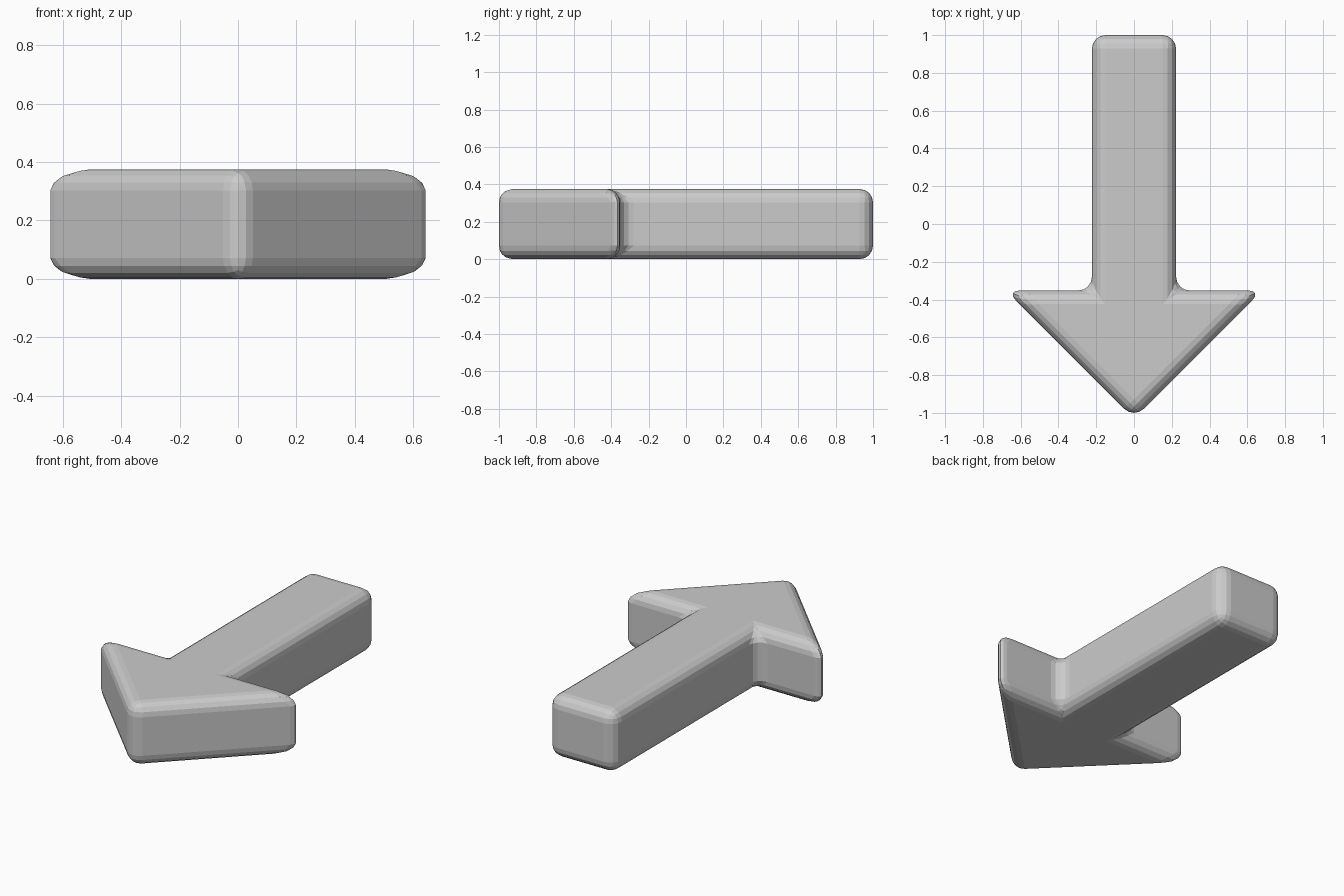
import bpy, bmesh

if "Cube" in bpy.data.objects:
    bpy.data.objects.remove(bpy.data.objects["Cube"])

BEVEL = 0.072
HEIGHT = 0.375
SHAFT = 0.223                      # half width of the shaft
SHOULDER = -0.352                  # y of the back of the head
TIP = -1.0 - 0.4142 * BEVEL        # sharp tip before rounding
BARB = SHOULDER - TIP              # 45 degree head: half width equals length

# Arrow outline: right half, then mirrored left half
right = [(BARB, SHOULDER), (SHAFT, SHOULDER), (SHAFT, 1.0)]
outline = [(0, TIP)] + right + [(-x, y) for x, y in reversed(right)]

# Extrude outline into a solid
bm = bmesh.new()
base = bm.faces.new([bm.verts.new((x, y, 0)) for x, y in outline])
ext = bmesh.ops.extrude_face_region(bm, geom=[base])
bmesh.ops.translate(bm, vec=(0, 0, HEIGHT),
                    verts=[g for g in ext["geom"] if isinstance(g, bmesh.types.BMVert)])
bmesh.ops.recalc_face_normals(bm, faces=bm.faces)
mesh = bpy.data.meshes.new("arrow")
bm.to_mesh(mesh)
bm.free()
arrow = bpy.data.objects.new("arrow", mesh)
bpy.context.collection.objects.link(arrow)

# Rounded edges all round, including inner corners
mod = arrow.modifiers.new("rounded_edges", 'BEVEL')
mod.width = BEVEL
mod.segments = 4
mod.limit_method = 'ANGLE'
